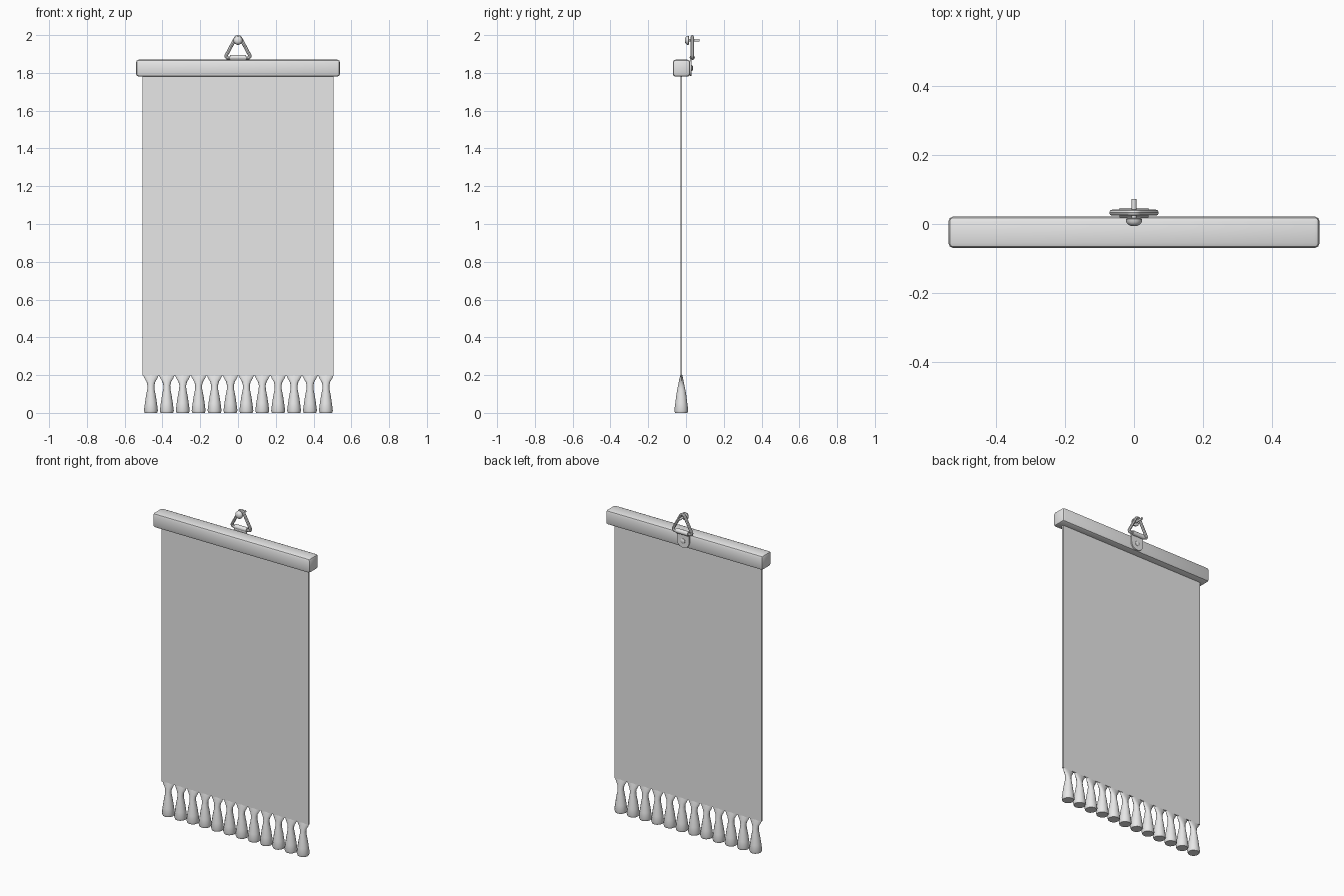
import bpy, bmesh, math
from mathutils import Vector

if "Cube" in bpy.data.objects:
    bpy.data.objects.remove(bpy.data.objects["Cube"])

grey = bpy.data.materials.new("plain grey")
grey.diffuse_color = (0.8, 0.8, 0.8, 1)
grey.use_nodes = True
grey.node_tree.nodes["Principled BSDF"].inputs["Base Color"].default_value = grey.diffuse_color


def finish(ob, name, angle=40):
    ob.name = name
    ob.data.materials.clear()
    ob.data.materials.append(grey)
    bpy.ops.object.select_all(action='DESELECT')
    ob.select_set(True)
    bpy.context.view_layer.objects.active = ob
    bpy.ops.object.shade_smooth_by_angle(angle=math.radians(angle))
    return ob


def from_bmesh(bm, name, angle=40):
    bmesh.ops.recalc_face_normals(bm, faces=bm.faces)
    me = bpy.data.meshes.new(name)
    bm.to_mesh(me)
    bm.free()
    ob = bpy.data.objects.new(name, me)
    bpy.context.collection.objects.link(ob)
    return finish(ob, name, angle)


def box(name, lo, hi, bevel=0):
    lo, hi = Vector(lo), Vector(hi)
    bm = bmesh.new()
    bmesh.ops.create_cube(bm, size=1)
    for v in bm.verts:
        v.co = (lo + hi) / 2 + v.co * (hi - lo)
    if bevel:
        bmesh.ops.bevel(bm, geom=bm.edges[:], offset=bevel, segments=2,
                        profile=0.5, affect='EDGES')
    return from_bmesh(bm, name)


def loft(name, rings, angle=40):
    """Skin a list of equal-length point rings and cap both ends."""
    bm = bmesh.new()
    loops = [[bm.verts.new(p) for p in r] for r in rings]
    n = len(loops[0])
    for a, b in zip(loops, loops[1:]):
        for i in range(n):
            bm.faces.new((a[i], a[(i + 1) % n], b[(i + 1) % n], b[i]))
    bm.faces.new(loops[0])
    bm.faces.new(loops[-1])
    return from_bmesh(bm, name, angle)


def lathe_y(name, x, z, profile, n=16):
    """Solid of revolution about a line along y; profile is (y, radius)."""
    rings = [[(x + r * math.cos(t), y, z + r * math.sin(t))
              for t in (2 * math.pi * i / n for i in range(n))] for y, r in profile]
    return loft(name, rings)


# Wooden bar and hanging cloth
box("top_bar", (-0.54, -0.07, 1.78), (0.54, 0.022, 1.87), 0.015)
box("cloth", (-0.505, -0.03, 0.198), (0.505, -0.02, 1.79))

# Fringe: flat at the cloth, pinched at the neck, flared at the foot
Y = -0.025
tassel = [(0.2, 0.041, 0.005), (0.185, 0.035, 0.009), (0.165, 0.023, 0.013),
          (0.145, 0.018, 0.017), (0.125, 0.019, 0.021), (0.09, 0.026, 0.027),
          (0.05, 0.032, 0.032), (0.012, 0.037, 0.037), (0.0, 0.033, 0.033)]
for k in range(12):
    cx = -0.461 + k * 0.0842
    loft(f"tassel_{k + 1}",
         [[(cx + rx * math.cos(t), Y + ry * math.sin(t), z)
           for t in (2 * math.pi * i / 12 for i in range(12))]
          for z, rx, ry in tassel], 50)

# Triangular wire ring with rounded corners
cu = bpy.data.curves.new("hanger_ring", 'CURVE')
cu.dimensions = '3D'
cu.bevel_depth = 0.009
cu.bevel_resolution = 2
sp = cu.splines.new('POLY')
path = []
for cx, cz, a0 in ((0, 1.975, 30), (-0.053, 1.889, 150), (0.053, 1.889, 270)):
    for s in range(5):
        t = math.radians(a0 + s * 30)
        r = 0.016 if cx == 0 else 0.010
        path.append((cx + r * math.cos(t), 0.033, cz + r * math.sin(t), 1))
sp.points.add(len(path) - 1)
for p, co in zip(sp.points, path):
    p.co = co
sp.use_cyclic_u = True
ring = bpy.data.objects.new("hanger_ring", cu)
bpy.context.collection.objects.link(ring)
bpy.context.view_layer.objects.active = ring
ring.select_set(True)
bpy.ops.object.convert(target='MESH')
finish(bpy.context.object, "hanger_ring")

# Strap plate on the back of the bar, round at the bottom
outline = [(0.042, 1.885), (-0.042, 1.885)]
outline += [(0.042 * math.cos(t), 1.825 + 0.042 * math.sin(t))
            for t in (math.pi + math.pi * i / 12 for i in range(13))]
loft("strap_plate", [[(x, y, z) for x, z in outline] for y in (0.021, 0.03)])

# Strap fold wrapped around the ring's lower wire
loft("strap_fold", [[(x, 0.033 + 0.014 * math.cos(t), 1.881 + 0.014 * math.sin(t))
                     for t in (2 * math.pi * i / 12 for i in range(12))]
                    for x in (-0.042, 0.042)])

# Screw holding the strap, and the nail the ring hangs on
lathe_y("strap_screw", 0, 1.825, [(0.028, 0.016), (0.033, 0.015), (0.037, 0.008)])
lathe_y("nail_head", 0, 1.972, [(-0.006, 0.008), (-0.002, 0.017), (0.006, 0.023),
                               (0.014, 0.024), (0.017, 0.018)])
lathe_y("nail_shaft", 0, 1.972, [(0.012, 0.007), (0.072, 0.007)], 12)
